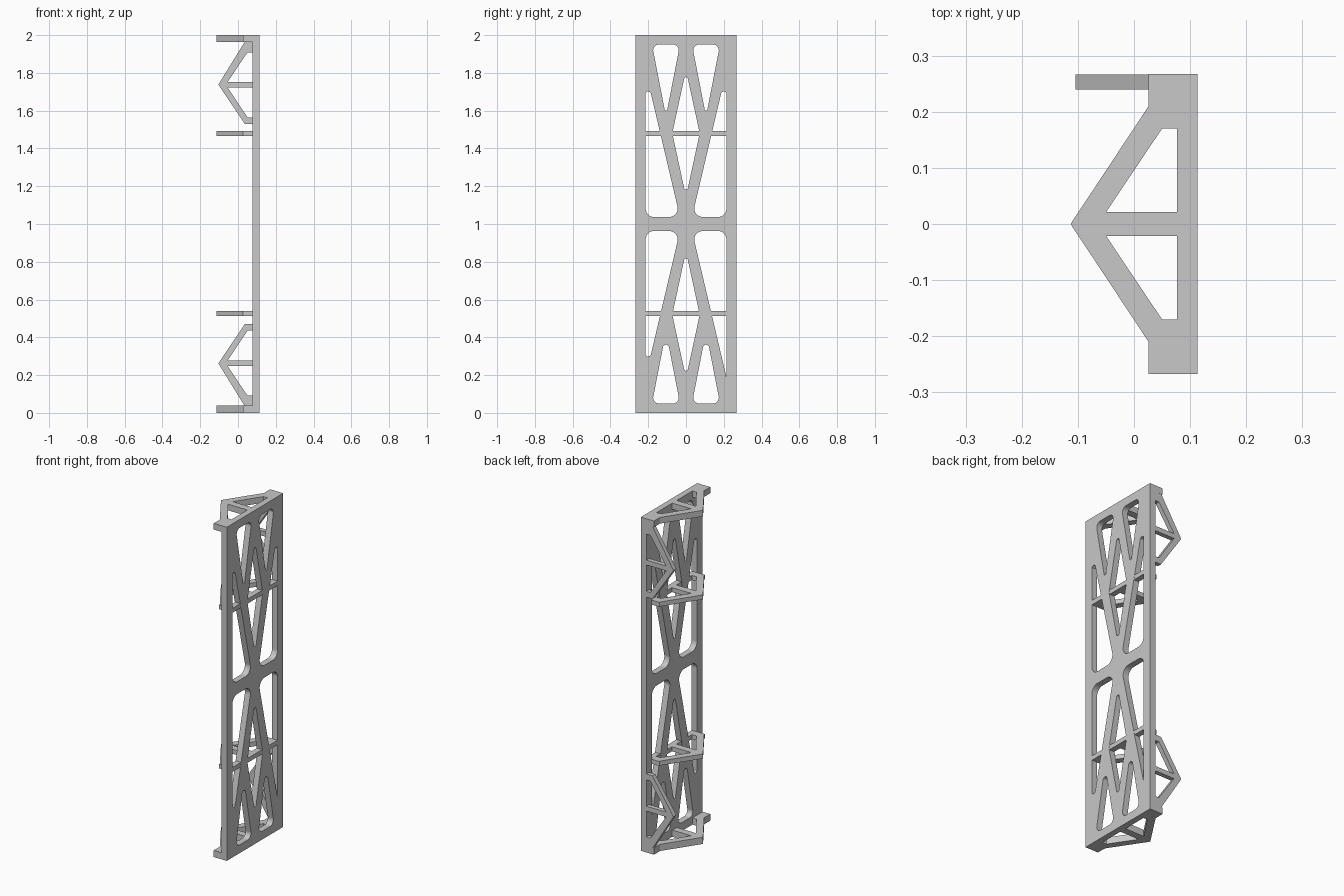
import bpy
from mathutils import Matrix, Vector

cube = bpy.data.objects.get("Cube")
if cube:
    bpy.data.objects.remove(cube, do_unlink=True)

# One grey material for the whole frame
grey = bpy.data.materials.new("plain grey")
grey.use_nodes = True
colour = (0.58, 0.58, 0.58, 1)
grey.diffuse_color = colour
grey.node_tree.nodes["Principled BSDF"].inputs["Base Color"].default_value = colour

# Plane orientations: columns say where profile u, v and thickness point
FACING_X = Matrix(((0, 0, 1), (1, 0, 0), (0, 1, 0))).to_4x4()
FACING_Y = Matrix(((1, 0, 0), (0, 0, -1), (0, 1, 0))).to_4x4()
FACING_Z = Matrix.Identity(4)


def rounded(corners, radii, steps=8):
    """Fillet each corner of a polygon with its own radius."""
    points = []
    for i, (corner, radius) in enumerate(zip(corners, radii)):
        p = Vector(corner)
        if radius == 0:
            points.append(p)
            continue
        a = (Vector(corners[i - 1]) - p).normalized()
        b = (Vector(corners[(i + 1) % len(corners)]) - p).normalized()
        middle = (a + b).normalized()
        cosine = middle.dot(a)
        sine = (1 - cosine * cosine) ** 0.5
        centre = p + middle * (radius / sine)
        start = p + a * (radius * cosine / sine) - centre
        end = p + b * (radius * cosine / sine) - centre
        for k in range(steps + 1):
            spoke = start.lerp(end, k / steps).normalized()
            points.append(centre + spoke * radius)
    return points


def slab(name, outlines, thickness, facing, offset):
    """Extrude an outline with holes into a flat slab."""
    curve = bpy.data.curves.new(name + " profile", "CURVE")
    curve.dimensions = "2D"
    curve.fill_mode = "BOTH"
    curve.extrude = thickness / 2
    for outline in outlines:
        spline = curve.splines.new("POLY")
        spline.points.add(len(outline) - 1)
        for point, (u, v) in zip(spline.points, outline):
            point.co = (u, v, 0, 1)
        spline.use_cyclic_u = True
    helper = bpy.data.objects.new(name + " helper", curve)
    bpy.context.collection.objects.link(helper)
    graph = bpy.context.evaluated_depsgraph_get()
    mesh = bpy.data.meshes.new_from_object(helper.evaluated_get(graph))
    bpy.data.objects.remove(helper, do_unlink=True)
    mesh.transform(Matrix.Translation(offset) @ facing)
    mesh.shade_flat()
    mesh.name = name
    mesh.materials.clear()
    mesh.materials.append(grey)
    obj = bpy.data.objects.new(name, mesh)
    bpy.context.collection.objects.link(obj)


def flip_v(outline):
    return [(u, 2 - v) for u, v in outline]


def flip_u(outline):
    return [(-u, v) for u, v in outline]


# Back plate with lightening windows
W = 0.267
FRONT, BACK = 0.0765, 0.113
plate = [[(-W, 0), (W, 0), (W, 2), (-W, 2)]]
diamond = rounded([(0, 1.815), (-0.0725, 1.48), (0, 1.145), (0.0725, 1.48)],
                  [0.01, 0, 0.01, 0])
plate += [diamond, flip_v(diamond)]
end_tri = [(-0.18, 1.95), (-0.032, 1.95), (-0.106, 1.57)]
side_tri = [(-0.214, 1.81), (-0.032, 1.037), (-0.214, 1.037)]
for mirror in (list, flip_u):
    plate.append(mirror(rounded(end_tri, [0.03, 0.03, 0.007])))
    plate.append(mirror(flip_v(rounded(end_tri, [0.03, 0.03, 0.016]))))
    plate.append(mirror(rounded(side_tri, [0.014, 0.045, 0.045])))
    tip = 0 if mirror is flip_u else 0.014
    plate.append(mirror(flip_v(rounded(side_tri, [tip, 0.045, 0.045]))))
slab("back_plate", plate, BACK - FRONT, FACING_X, ((FRONT + BACK) / 2, 0, 0))


# Horizontal triangular shelves, wide at the ends and narrow between
def shelf(name, low, high, half_width):
    root = 0.112
    step = 0.026
    outline = [(root, -half_width), (step, -half_width), (step, -0.21),
               (-0.113, 0), (step, 0.21), (step, half_width), (root, half_width)]
    hole = [(0.05, 0.17), (0.0785, 0.17), (0.0785, 0.021), (-0.05, 0.021)]
    lower_hole = [(u, -v) for u, v in hole]
    slab(name, [outline, hole, lower_hole], high - low, FACING_Z,
         (0, 0, (low + high) / 2))


shelf("bottom_shelf", 0, 0.04, W)
shelf("lower_middle_shelf", 0.512, 0.539, 0.216)
shelf("upper_middle_shelf", 1.466, 1.493, 0.216)
shelf("top_shelf", 1.963, 2, W)

# Upright side brackets on one edge
bracket = [
    [(0.09, 1.965), (0.036, 1.965), (-0.104, 1.738), (0.036, 1.53), (0.09, 1.53)],
    [(0.05, 1.908), (0.0765, 1.908), (0.0765, 1.752), (-0.055, 1.752)],
    [(0.05, 1.565), (0.0765, 1.565), (0.0765, 1.723), (-0.055, 1.723)],
]
for name, mirror in (("upper_bracket", list), ("lower_bracket", flip_v)):
    slab(name, [mirror(o) for o in bracket], 0.027, FACING_Y, (0, W - 0.0137, 0))
